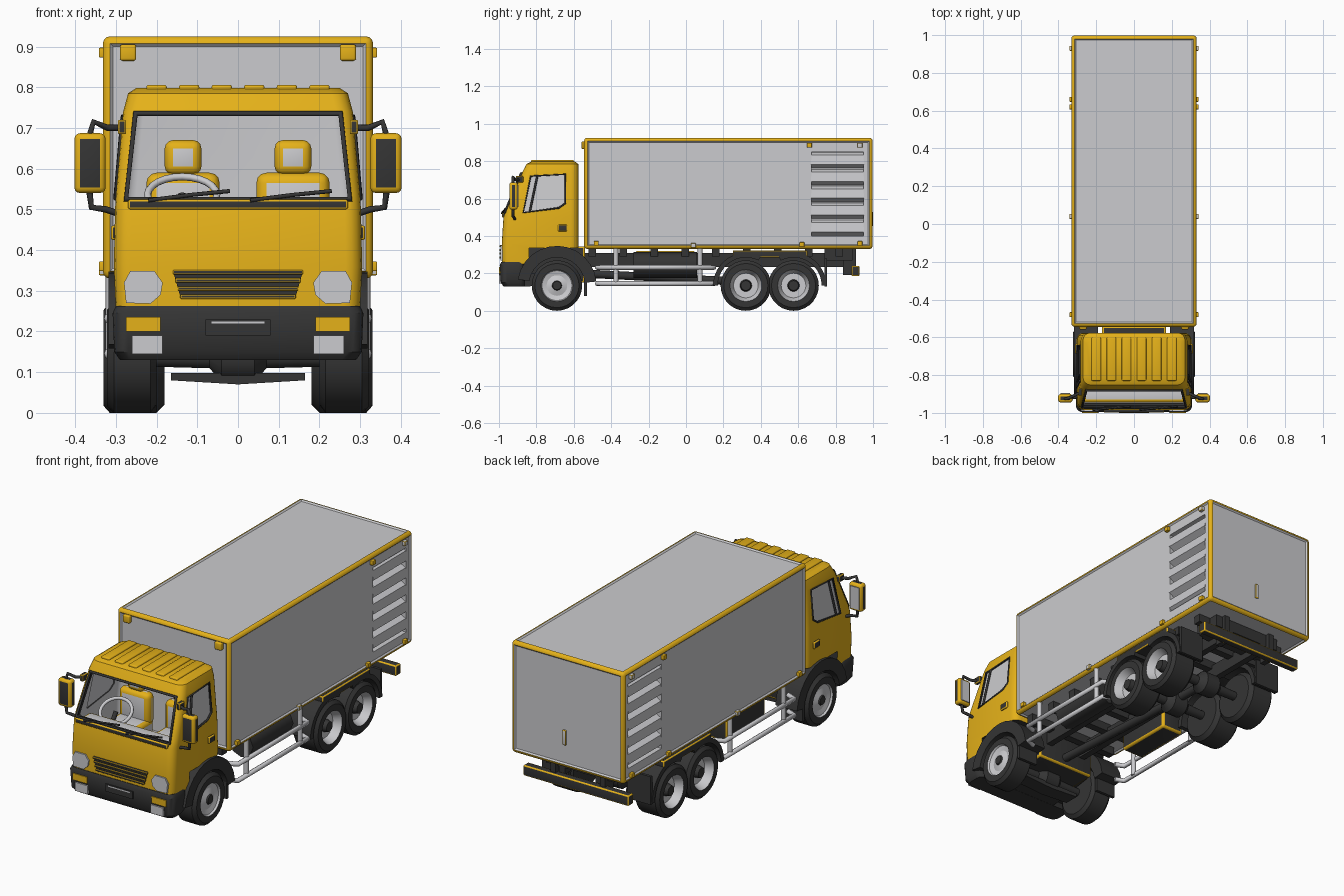
import bpy, bmesh
from math import sin, cos, pi, sqrt

if "Cube" in bpy.data.objects:
    bpy.data.objects.remove(bpy.data.objects["Cube"], do_unlink=True)


def material(name, rgb):
    m = bpy.data.materials.new(name)
    m.use_nodes = True
    m.diffuse_color = (*rgb, 1)
    m.node_tree.nodes["Principled BSDF"].inputs["Base Color"].default_value = (*rgb, 1)
    return m


PALETTE = [material("yellow paint", (0.78, 0.44, 0.01)),
           material("light grey", (0.6, 0.6, 0.62)),
           material("dark plastic", (0.035, 0.035, 0.035))]
YELLOW, GREY, DARK = 0, 1, 2
SIDES = (("left", 1), ("right", -1))


def shade(mesh):
    mesh.shade_smooth()
    mesh.set_sharp_from_angle(angle=0.6)


def loft(name, rings, mat, bevel=0, closed=True):
    """Skin a list of equal rings; mat is one index or one index per band."""
    n = len(rings[0])
    bands = mat if isinstance(mat, list) else [mat] * (len(rings) - 1)
    bm = bmesh.new()
    vs = [[bm.verts.new(p) for p in ring] for ring in rings]
    for k, idx in enumerate(bands):
        for i in range(n):
            j = (i + 1) % n
            bm.faces.new((vs[k][i], vs[k][j], vs[k + 1][j], vs[k + 1][i])).material_index = idx
    bm.faces.new(vs[0]).material_index = bands[0]
    bm.faces.new(vs[-1]).material_index = bands[-1]
    bmesh.ops.recalc_face_normals(bm, faces=bm.faces[:])
    if bevel:
        bmesh.ops.bevel(bm, geom=bm.edges[:], offset=bevel, segments=3,
                        profile=0.5, affect='EDGES')
    mesh = bpy.data.meshes.new(name)
    bm.to_mesh(mesh)
    bm.free()
    for m in PALETTE:
        mesh.materials.append(m)
    shade(mesh)
    ob = bpy.data.objects.new(name, mesh)
    bpy.context.collection.objects.link(ob)
    return ob


def prism(name, pts, axis, a, b, mat, bevel=0):
    place = {'x': lambda p, t: (t, p[0], p[1]),
             'y': lambda p, t: (p[0], t, p[1]),
             'z': lambda p, t: (p[0], p[1], t)}[axis]
    return loft(name, [[place(p, t) for p in pts] for t in (a, b)], mat, bevel)


def box(name, x0, x1, y0, y1, z0, z1, mat, bevel=0):
    return prism(name, [(x0, y0), (x1, y0), (x1, y1), (x0, y1)], 'z', z0, z1, mat, bevel)


def tube(name, pts, radius, mat, cyclic=False):
    cu = bpy.data.curves.new(name, 'CURVE')
    cu.dimensions = '3D'
    cu.bevel_depth = radius
    cu.bevel_resolution = 2
    cu.use_fill_caps = True
    sp = cu.splines.new('POLY')
    sp.points.add(len(pts) - 1)
    for q, p in zip(sp.points, pts):
        q.co = (*p, 1)
    sp.use_cyclic_u = cyclic
    cu.materials.append(PALETTE[mat])
    bpy.context.collection.objects.link(bpy.data.objects.new(name, cu))


def lathe(name, profile, cy, cz, mat, n=28):
    """Revolve (x, radius) pairs about an axis parallel to x."""
    return loft(name, [[(x, cy + r * cos(2 * pi * i / n), cz + r * sin(2 * pi * i / n))
                        for i in range(n)] for x, r in profile], mat)


def arch(name, s, cy, cz, r0, r1, x0, x1, a0=0, a1=pi, n=12):
    rings = []
    for k in range(n + 1):
        a = a0 + (a1 - a0) * k / n
        rings.append([(s * x, cy + r * cos(a), cz + r * sin(a))
                      for x, r in ((x0, r0), (x1, r0), (x1, r1), (x0, r1))])
    return loft(name, rings, DARK)


def rounded(z, h, yf, yb, r=0.04, n=4):
    pts = []
    for cx, cy, a0 in ((h - r, yb - r, 0), (r - h, yb - r, 1), (r - h, yf + r, 2), (h - r, yf + r, 3)):
        for i in range(n + 1):
            a = (a0 + i / n) * pi / 2
            pts.append((cx + r * cos(a), cy + r * sin(a), z))
    return pts


def cut(ob, cutters):
    for c in cutters:
        c.hide_render = True
        md = ob.modifiers.new("cut", 'BOOLEAN')
        md.operation = 'DIFFERENCE'
        md.solver = 'EXACT'
        md.object = c
    bpy.context.view_layer.update()
    dg = bpy.context.evaluated_depsgraph_get()
    mesh = bpy.data.meshes.new_from_object(ob.evaluated_get(dg))
    ob.modifiers.clear()
    ob.data = mesh
    shade(mesh)
    for c in cutters:
        bpy.data.objects.remove(c, do_unlink=True)


# Cargo body: rounded frame, sunk panels, louvre recesses
cargo = box("cargo_body", -0.332, 0.332, -0.545, 0.998, 0.33, 0.925, GREY, 0.018)
bm = bmesh.new()
bm.from_mesh(cargo.data)
bmesh.ops.inset_individual(bm, faces=[f for f in bm.faces if f.calc_area() > 0.1],
                           thickness=0.01, depth=-0.007)
bm.to_mesh(cargo.data)
bm.free()
cut(cargo, [box("louvre_cutter", s * 0.295, s * 0.4, 0.67, 0.95, 0.4, 0.85, GREY) for _, s in SIDES])
box("door_handle_rear", 0.01, 0.03, 0.985, 0.999, 0.45, 0.53, GREY, 0.004)
for side, s in SIDES:
    for i in range(5):
        z = 0.402 + i * 0.09
        prism(f"{side}_louvre_{i}", [(s * 0.294, z + 0.085), (s * 0.322, z + 0.07),
              (s * 0.328, z + 0.02), (s * 0.294, z)], 'y', 0.668, 0.952, GREY)
    for i, (y, z, m) in enumerate(((-0.48, 0.36, YELLOW), (0.04, 0.35, GREY), (0.62, 0.355, YELLOW),
                                   (0.93, 0.36, YELLOW), (0.66, 0.885, YELLOW), (0.93, 0.885, GREY))):
        box(f"{side}_marker_{i}", s * 0.315, s * 0.342, y - 0.013, y + 0.013, z - 0.012, z + 0.012, m, 0.003)
    box(f"{side}_front_marker", s * 0.25, s * 0.29, -0.558, -0.53, 0.865, 0.905, YELLOW, 0.006)

# Cab shell with hollow interior and window openings
LEVELS = [(0.25, 0.3, -0.985), (0.36, 0.305, -0.985), (0.5, 0.302, -0.976), (0.535, 0.3, -0.965),
          (0.74, 0.282, -0.876), (0.785, 0.27, -0.852)]
cab = loft("cab", [rounded(z, h, yf, -0.576) for z, h, yf in LEVELS]
           + [rounded(0.798, 0.25, -0.825, -0.595)], YELLOW)
cavity = loft("cab_cavity", [rounded(min(z, 0.772), h - 0.02, yf + 0.02, -0.596, 0.03)
                             for z, h, yf in LEVELS[1:]], GREY)
SCREEN = [(-0.275, 0.525), (0.275, 0.525), (0.252, 0.735), (-0.252, 0.735)]
WINDOW = [(-0.83, 0.72), (-0.645, 0.73), (-0.645, 0.575), (-0.68, 0.55), (-0.87, 0.525)]
cut(cab, [cavity, prism("screen_cutter", SCREEN, 'y', -1.1, -0.8, DARK),
          prism("window_cutter", WINDOW, 'x', -0.5, 0.5, DARK),
          box("arch_cutter", -0.5, 0.5, -0.84, -0.4, 0.1, 0.335, DARK)])
tube("windscreen_trim", [(x, -0.968 if z < 0.6 else -0.88, z) for x, z in SCREEN], 0.008, DARK, True)
box("cowl_strip", -0.27, 0.27, -0.985, -0.955, 0.5, 0.524, DARK, 0.005)
for i, x in enumerate((-0.22, 0.03)):
    tube(f"wiper_{i}", [(x, -0.985, 0.522), (x + 0.1, -0.974, 0.535), (x + 0.2, -0.966, 0.545)], 0.005, DARK)
for i in range(6):
    x = -0.2 + i * 0.08
    box(f"roof_rib_{i}", x - 0.025, x + 0.025, -0.83, -0.6, 0.785, 0.806, YELLOW, 0.006)


def wall(z):
    return 0.3 - (z - 0.535) * 0.088


for side, s in SIDES:
    loft(f"{side}_window", [[(s * (wall(z) - d), y, z) for y, z in WINDOW] for d in (0.008, 0.014)], GREY)
    tube(f"{side}_window_trim", [(s * wall(z), y, z) for y, z in WINDOW], 0.005, DARK, True)
    tube(f"{side}_window_post", [(s * wall(z), y, z) for y, z in ((-0.795, 0.72), (-0.835, 0.53))], 0.006, DARK)
    box(f"{side}_door_handle", s * 0.295, s * 0.312, -0.685, -0.635, 0.425, 0.46, DARK, 0.005)
    # Mirrors on bent arms
    box(f"{side}_mirror", s * 0.325, s * 0.402, -0.945, -0.9, 0.54, 0.687, DARK, 0.014)
    box(f"{side}_mirror_glass", s * 0.338, s * 0.39, -0.903, -0.896, 0.555, 0.672, GREY)
    tube(f"{side}_mirror_arm_top", [(s * 0.28, -0.89, 0.7), (s * 0.32, -0.91, 0.7),
         (s * 0.355, -0.925, 0.715), (s * 0.365, -0.925, 0.68)], 0.008, DARK)
    tube(f"{side}_mirror_arm_low", [(s * 0.365, -0.925, 0.545), (s * 0.36, -0.925, 0.505),
         (s * 0.325, -0.92, 0.5), (s * 0.295, -0.915, 0.49)], 0.008, DARK)
    box(f"{side}_mirror_mount", s * 0.275, s * 0.295, -0.91, -0.87, 0.685, 0.72, DARK, 0.004)
    # Lamps
    prism(f"{side}_headlight", [(s * x, z) for x, z in ((0.19, 0.29), (0.215, 0.268), (0.275, 0.27),
          (0.28, 0.32), (0.265, 0.348), (0.205, 0.348), (0.185, 0.32))], 'y', -0.993, -0.965, GREY)
    box(f"{side}_turn_signal", s * 0.19, s * 0.275, -1, -0.985, 0.2, 0.235, YELLOW)
    box(f"{side}_fog_lamp", s * 0.185, s * 0.26, -1, -0.98, 0.145, 0.19, GREY)
    # Seats
    x = s * 0.135
    box(f"{side}_seat_base", x - 0.09, x + 0.09, -0.8, -0.64, 0.36, 0.45, GREY, 0.02)
    box(f"{side}_seat_back", x - 0.09, x + 0.09, -0.69, -0.63, 0.42, 0.59, GREY, 0.025)
    box(f"{side}_headrest", x - 0.045, x + 0.045, -0.68, -0.635, 0.585, 0.67, GREY, 0.02)
box("dashboard", -0.27, 0.27, -0.945, -0.86, 0.37, 0.51, GREY, 0.015)
tube("steering_wheel", [(-0.137 + 0.085 * cos(a), -0.83 + 0.06 * sin(a), 0.535 + 0.045 * sin(a))
                        for a in [i * pi / 12 for i in range(24)]], 0.009, GREY, True)
tube("steering_column", [(-0.137, -0.83, 0.535), (-0.137, -0.88, 0.46)], 0.012, DARK)

# Grille and bumper
prism("grille", [(-0.16, 0.35), (0.16, 0.35), (0.14, 0.28), (-0.14, 0.28)], 'y', -0.99, -0.97, DARK)
for i in range(4):
    h = 0.142 + i * 0.006
    box(f"grille_bar_{i}", -h, h, -0.997, -0.98, 0.28 + i * 0.02, 0.291 + i * 0.02, DARK, 0.003)
loft("bumper", [rounded(z, h, yf, -0.86, 0.035) for z, h, yf in
                ((0.13, 0.29, -0.975), (0.15, 0.304, -0.99), (0.245, 0.308, -0.996), (0.262, 0.3, -0.988))], DARK)
box("number_plate_recess", -0.08, 0.08, -1, -0.985, 0.19, 0.23, DARK)
box("plate_light", -0.065, 0.065, -1.001, -0.99, 0.219, 0.225, GREY)

# Wheels and fenders
FRONT = [(0.2, 0.08), (0.2, 0.115), (0.215, 0.135), (0.305, 0.135), (0.322, 0.118), (0.322, 0.085),
         (0.312, 0.08), (0.305, 0.055), (0.315, 0.026), (0.322, 0.022)]
REAR = [(0.18, 0.08), (0.18, 0.115), (0.2, 0.135), (0.315, 0.135), (0.33, 0.118), (0.33, 0.085),
        (0.32, 0.08), (0.288, 0.066), (0.288, 0.032), (0.315, 0.026)]
RIM = [DARK] * 5 + [GREY] * 3 + [DARK]
AXLES = (("front", -0.69, FRONT), ("middle", 0.32, REAR), ("rear", 0.575, REAR))
for label, y, prof in AXLES:
    for side, s in SIDES:
        lathe(f"{side}_{label}_wheel", [(s * x, r) for x, r in prof], y, 0.135, RIM)
    lathe(f"{label}_axle", [(-0.21, 0.022), (-0.07, 0.026), (-0.04, 0.06), (0.04, 0.06),
                            (0.07, 0.026), (0.21, 0.022)], y, 0.135, DARK, 14)
for side, s in SIDES:
    arch(f"{side}_front_fender", s, -0.69, 0.135, 0.15, 0.212, 0.19, 0.318, 0.1, pi * 0.95)
    box(f"{side}_front_mudflap", s * 0.2, s * 0.315, -0.545, -0.53, 0.08, 0.24, DARK)
    arch(f"{side}_middle_fender", s, 0.32, 0.135, 0.15, 0.175, 0.17, 0.325, pi * 0.35, pi)
    arch(f"{side}_rear_fender", s, 0.575, 0.135, 0.15, 0.175, 0.17, 0.325, 0, pi * 0.65)
    box(f"{side}_fender_bridge", s * 0.17, s * 0.325, 0.25, 0.65, 0.285, 0.322, DARK, 0.005)
    box(f"{side}_rear_mudflap", s * 0.18, s * 0.32, 0.74, 0.755, 0.13, 0.28, DARK)
    # Side guards
    for i, z in enumerate((0.145, 0.232)):
        tube(f"{side}_guard_rail_{i}", [(s * 0.27, -0.475, z), (s * 0.318, -0.455, z),
             (s * 0.318, 0.13, z), (s * 0.27, 0.15, z)], 0.013, GREY)
    for i, y in enumerate((-0.375, 0.075)):
        tube(f"{side}_guard_post_{i}", [(s * 0.312, y, 0.34), (s * 0.312, y, 0.14)], 0.013, GREY)
    # Chassis rails and rear bar brackets
    box(f"{side}_chassis_rail", s * 0.09, s * 0.125, -0.9, 0.89, 0.235, 0.31, DARK)
    box(f"{side}_bar_bracket", s * 0.13, s * 0.16, 0.84, 0.91, 0.19, 0.335, DARK)

# Underside: cross members, engine, drive shaft, tanks, rear bar
for i in range(9):
    y = -0.5 + i * 0.165
    box(f"cross_member_{i}", -0.27, 0.27, y - 0.02, y + 0.02, 0.29, 0.333, DARK)
box("engine", -0.17, 0.17, -0.95, -0.54, 0.15, 0.345, DARK, 0.01)
prism("front_underpan", [(-0.165, 0.098), (0.165, 0.098), (0.165, 0.08), (0, 0.07), (-0.165, 0.08)],
      'y', -0.73, -0.65, DARK)
prism("belly_pan", [(-0.96, 0.135), (-0.84, 0.13), (-0.58, 0.17), (-0.58, 0.2), (-0.96, 0.2)],
      'x', -0.185, 0.185, DARK)
tube("drive_shaft", [(0, -0.56, 0.2), (0, 0.3, 0.155), (0, 0.57, 0.15)], 0.022, DARK)
tube("fuel_tank", [(0.215, -0.28, 0.245), (0.215, 0.06, 0.245)], 0.07, DARK)
box("battery_box", -0.28, -0.15, -0.27, 0.05, 0.18, 0.32, DARK, 0.012)
box("rear_bar", -0.31, 0.31, 0.885, 0.927, 0.185, 0.24, DARK, 0.006)
box("tail_frame", -0.2, 0.2, 0.74, 0.89, 0.27, 0.333, DARK)
